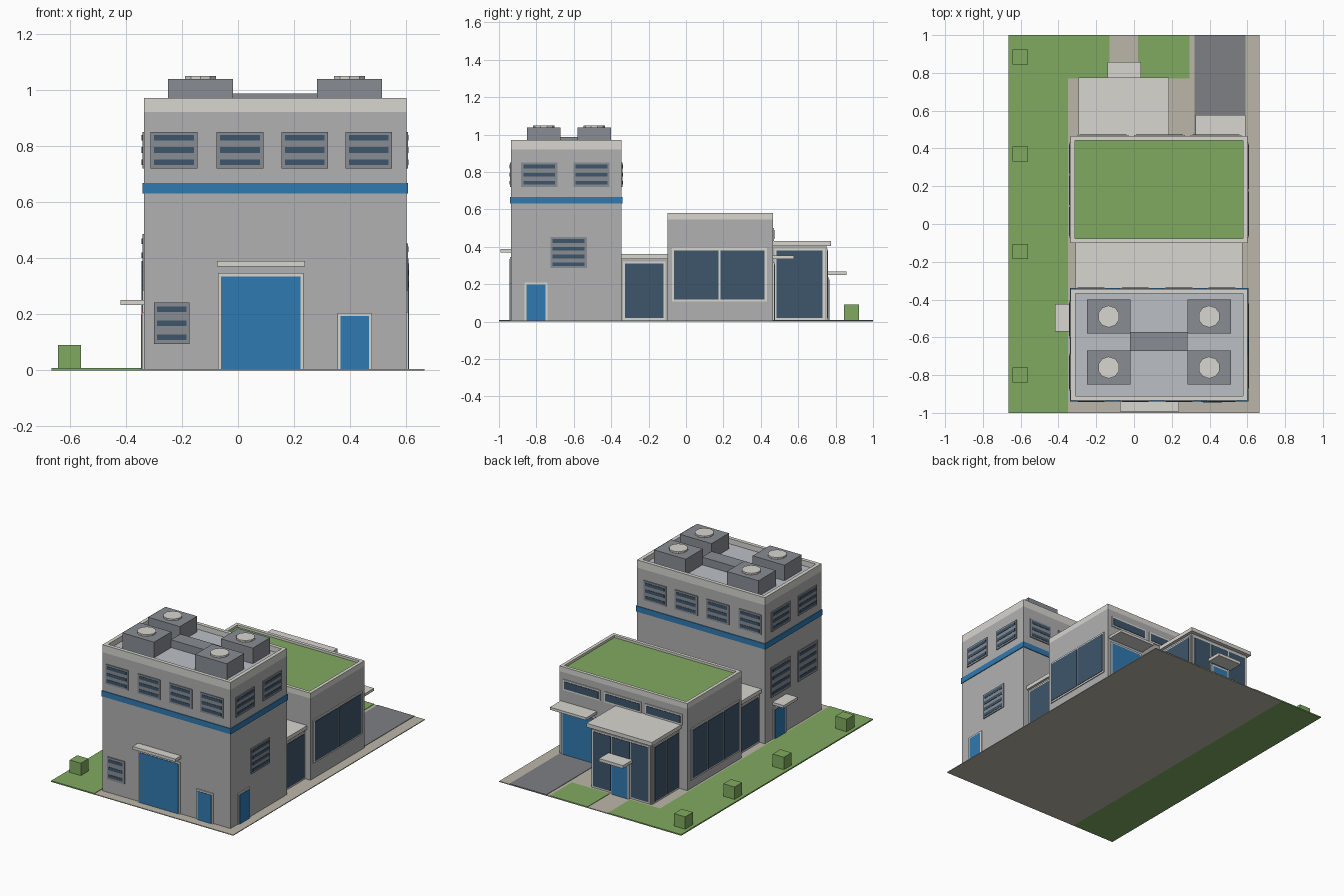
import bpy, bmesh, math

if "Cube" in bpy.data.objects:
    bpy.data.objects.remove(bpy.data.objects["Cube"])

COL = {
    "wall": (.44, .44, .44), "trim": (.68, .67, .63), "blue": (.03, .195, .445),
    "glass": (.048, .093, .15), "metal": (.25, .27, .295), "grass": (.216, .402, .117),
    "paving": (.50, .47, .40), "asphalt": (.205, .215, .23), "roof": (.50, .53, .56),
}
MATS = {}
for k, c in COL.items():
    MATS[k] = bpy.data.materials.new(k)
    MATS[k].diffuse_color = (*c, 1)


def finish(name, bm, mat):
    me = bpy.data.meshes.new(name)
    bm.to_mesh(me)
    bm.free()
    me.materials.append(MATS[mat])
    ob = bpy.data.objects.new(name, me)
    bpy.context.collection.objects.link(ob)
    return ob


def box(name, x0, x1, y0, y1, z0, z1, mat, rim=0, sink=0):
    """Box; with rim/sink the top face is inset and lowered (parapet)."""
    bm = bmesh.new()
    bmesh.ops.create_cube(bm, size=1)
    for v in bm.verts:
        v.co.x = x1 if v.co.x > 0 else x0
        v.co.y = y1 if v.co.y > 0 else y0
        v.co.z = z1 if v.co.z > 0 else z0
    if rim:
        top = max(bm.faces, key=lambda f: f.calc_center_median().z)
        inner = bmesh.ops.extrude_discrete_faces(bm, faces=[top])["faces"][0]
        cx, cy = (x0 + x1) / 2, (y0 + y1) / 2
        for v in inner.verts:
            v.co.x += rim if v.co.x < cx else -rim
            v.co.y += rim if v.co.y < cy else -rim
        wall = bmesh.ops.extrude_discrete_faces(bm, faces=[inner])["faces"][0]
        for v in wall.verts:
            v.co.z -= sink
    return finish(name, bm, mat)


def panel(name, wall, u0, u1, z0, z1, t, mat):
    """Thin plate standing proud by t on a wall (axis, coordinate, outward sign)."""
    ax, c, s = wall
    lo, hi = sorted((c - s * .003, c + s * t))
    if ax == "x":
        return box(name, lo, hi, u0, u1, z0, z1, mat)
    return box(name, u0, u1, lo, hi, z0, z1, mat)


def louvre(name, wall, u0, u1, z0, z1, n):
    panel(name + "_frame", wall, u0, u1, z0, z1, .006, "metal")
    step = (z1 - z0) / n
    for i in range(n):
        zc = z0 + step * (i + .5)
        panel(name + "_slat", wall, u0 + .012, u1 - .012, zc - .01, zc + .01, .008, "glass")


def window(name, wall, u0, u1, z0, z1, n=1, mat="glass", f=.011):
    """Light frame with n panes."""
    panel(name + "_frame", wall, u0, u1, z0, z1, .006, "trim")
    w = (u1 - u0 - f) / n
    for i in range(n):
        panel(name + "_pane", wall, u0 + f + i * w, u0 + (i + 1) * w, z0 + f, z1 - f, .009, mat)


def door(name, wall, u0, u1, h, f=.011):
    panel(name + "_frame", wall, u0 - f, u1 + f, .004, h + f, .007, "trim")
    panel(name + "_leaf", wall, u0, u1, .004, h, .01, "blue")


# Site
box("paving", -.35, .665, -1, 1, 0, .005, "paving")
box("lawn_side", -.665, -.35, -1, 1, 0, .008, "grass")
box("lawn_back_a", -.352, -.13, .77, 1, .003, .008, "grass")
box("lawn_back_b", .02, .295, .77, 1, .003, .008, "grass")
box("driveway", .32, .59, .465, 1, .003, .008, "asphalt")
for y in (-.8, -.145, .37, .885):
    box("bush", -.642, -.56, y - .04, y + .04, .005, .09, "grass")

# Tower
box("tower_walls", -.335, .6, -.935, -.345, .002, .92, "wall")
box("tower_parapet", -.335, .6, -.935, -.345, .92, .97, "trim", .024, .038)
box("tower_roof", -.311, .576, -.911, -.369, .925, .935, "roof")
box("tower_band", -.34, .605, -.94, -.34, .63, .667, "blue")
FRONT, BACK = ("y", -.935, -1), ("y", -.345, 1)
RIGHT, LEFT = ("x", .6, 1), ("x", -.335, -1)
for wall in (FRONT, BACK):
    for x in (-.228, .007, .238, .466):
        louvre("upper_louvre", wall, x - .083, x + .083, .72, .85, 3)
for wall in (RIGHT, LEFT):
    for y in (-.785, -.505):
        louvre("upper_louvre", wall, y - .097, y + .097, .72, .85, 3)
louvre("front_vent", FRONT, -.3, -.172, .093, .242, 3)
louvre("right_vent", RIGHT, -.725, -.53, .285, .452, 4)
for y in (-.785, -.505):
    louvre("left_vent", LEFT, y - .1, y + .1, .285, .485, 4)

# Tower doors and canopies
door("loading_door", FRONT, -.06, .223, .335)
door("front_door", FRONT, .366, .466, .193)
door("right_door", RIGHT, -.852, -.752, .197)
door("left_door", LEFT, -.548, -.442, .197)
box("loading_canopy", -.075, .238, -.993, -.93, .37, .389, "trim")
box("left_canopy", -.418, -.33, -.57, -.423, .232, .25, "trim")

# Rooftop units with round fans
for x in (-.134, .398):
    for y in (-.76, -.49):
        box("roof_unit", x - .116, x + .116, y - .09, y + .09, .93, 1.038, "metal")
        bm = bmesh.new()
        bmesh.ops.create_cone(bm, cap_ends=True, segments=10, radius1=.058, radius2=.058, depth=.014)
        bmesh.ops.translate(bm, verts=bm.verts, vec=(x, y, 1.042))
        finish("roof_fan", bm, "trim")
box("roof_duct", -.02, .284, -.672, -.573, .93, .986, "metal")

# Link between tower and hall
box("link_walls", -.295, .56, -.35, -.095, .002, .34, "wall")
box("link_roof", -.31, .575, -.346, -.095, .335, .36, "trim")
for wall in (("x", .56, 1), ("x", -.295, -1)):
    window("link_window", wall, -.337, -.11, .008, .322)

# Hall with green roof
box("hall_walls", -.335, .6, -.1, .465, .002, .545, "wall")
box("hall_parapet", -.335, .6, -.1, .465, .545, .58, "trim", .022, .025)
box("hall_green_roof", -.313, .578, -.078, .443, .55, .565, "grass")
window("hall_right_window", ("x", .6, 1), -.075, .432, .108, .392, 2)
window("hall_left_window", ("x", -.335, -1), -.075, .432, .06, .4, 3)
HB = ("y", .465, 1)
for x in (-.165, .135, .435):
    window("hall_strip_window", HB, x - .135, x + .135, .43, .5)
door("garage_door", HB, .345, .57, .305)
box("garage_canopy", .325, .59, .46, .577, .335, .352, "trim")

# Glazed entrance annex
box("annex_walls", -.275, .165, .46, .75, .002, .41, "wall")
box("annex_roof", -.293, .185, .46, .775, .405, .43, "trim")
AB = ("y", .75, 1)
window("annex_right_window", ("x", .165, 1), .474, .742, .008, .39)
window("annex_left_window", ("x", -.275, -1), .474, .742, .008, .39, 2)
window("annex_back_window", AB, -.268, .158, .008, .39, 3)
door("entrance_door", ("y", .757, 1), -.108, .002, .225)
box("entrance_canopy", -.14, .036, .745, .857, .248, .268, "trim")

for m in bpy.data.materials:
    if m.users and not m.is_grease_pencil:
        m.use_nodes = True
        m.node_tree.nodes["Principled BSDF"].inputs["Base Color"].default_value = m.diffuse_color
